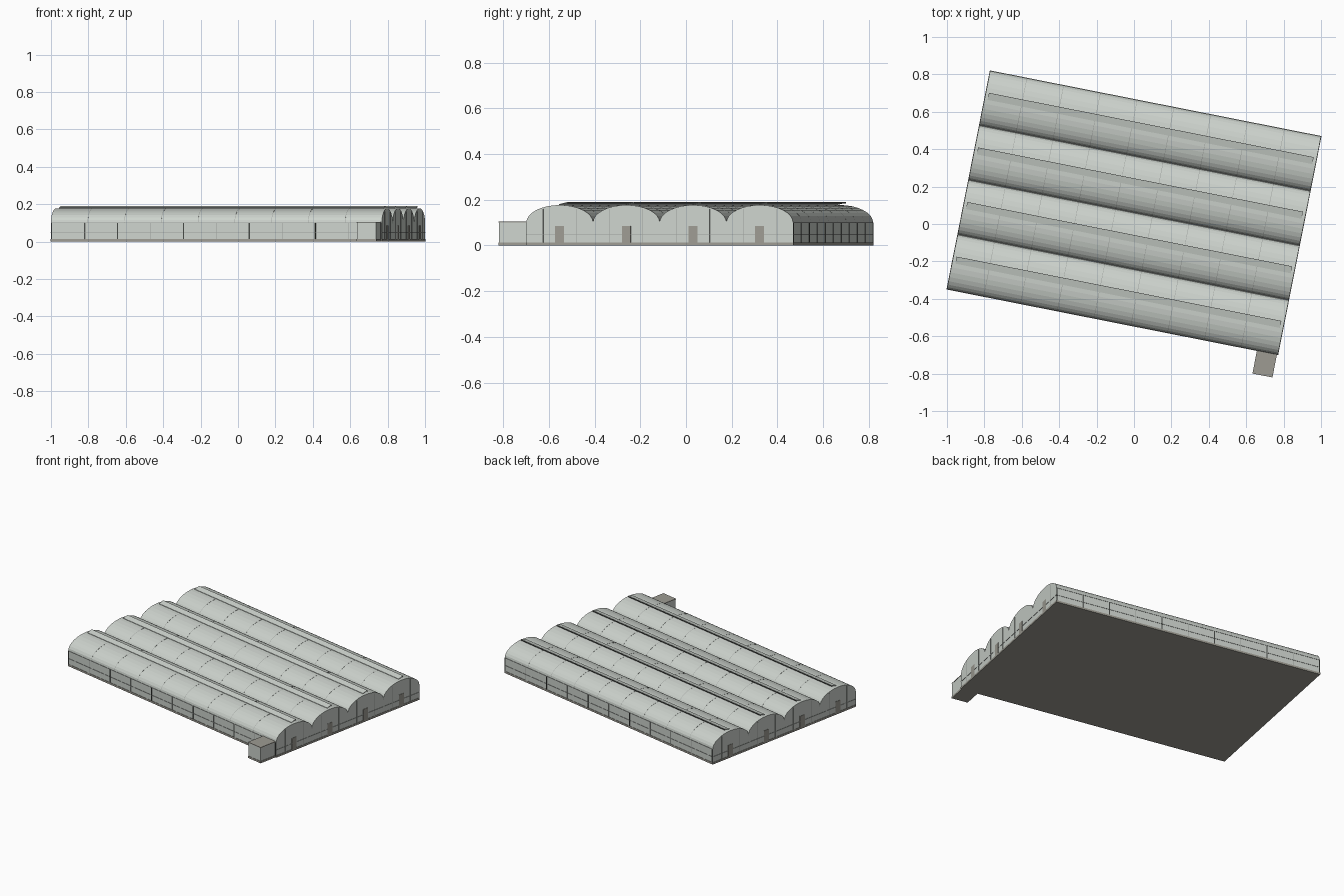
import bpy, bmesh
from math import pi, cos, sin, radians
from mathutils import Matrix

if "Cube" in bpy.data.objects:
    bpy.data.objects.remove(bpy.data.objects["Cube"])

# Main sizes, measured along the building's own axes
L, W = 0.902, 0.595          # half length, half width
BAYS = 4
BW = 2 * W / BAYS            # width of one arched bay
BASE, EAVE, RISE = 0.013, 0.1, 0.077
PLACE = Matrix.Translation((0, 0.06, 0)) @ Matrix.Rotation(radians(-11.2), 4, 'Z')
CENTRES = [-W + BW * (i + 0.5) for i in range(BAYS)]


def material(name, rgb):
    m = bpy.data.materials.new(name)
    m.use_nodes = True
    m.diffuse_color = (*rgb, 1)
    bsdf = m.node_tree.nodes["Principled BSDF"]
    bsdf.inputs["Base Color"].default_value = (*rgb, 1)
    bsdf.inputs["Roughness"].default_value = 0.7
    return m


GLAZING = material("pale glazing", (0.61, 0.65, 0.61))
CONCRETE = material("warm grey concrete", (0.34, 0.33, 0.29))
FRAME = material("grey frame", (0.36, 0.38, 0.36))
DARK = material("dark post", (0.06, 0.065, 0.06))


def finish(name, bm, mat):
    bmesh.ops.recalc_face_normals(bm, faces=bm.faces)
    mesh = bpy.data.meshes.new(name)
    bm.to_mesh(mesh)
    bm.free()
    mesh.materials.append(mat)
    obj = bpy.data.objects.new(name, mesh)
    bpy.context.collection.objects.link(obj)
    obj.matrix_world = PLACE
    return obj


def add_box(bm, x0, x1, y0, y1, z0, z1):
    m = Matrix.Translation(((x0 + x1) / 2, (y0 + y1) / 2, (z0 + z1) / 2))
    m = m @ Matrix.Diagonal((x1 - x0, y1 - y0, z1 - z0, 1))
    bmesh.ops.create_cube(bm, size=1, matrix=m)


def boxes(name, mat, items):
    bm = bmesh.new()
    for item in items:
        add_box(bm, *item)
    return finish(name, bm, mat)


def add_prism(bm, profile, x0, x1):
    """Extrude a (y, z) outline along the building's length."""
    verts = [bm.verts.new((x0, y, z)) for y, z in profile]
    face = bm.faces.new(verts)
    new = bmesh.ops.extrude_face_region(bm, geom=[face])["geom"]
    bmesh.ops.translate(bm, vec=(x1 - x0, 0, 0),
                        verts=[v for v in new if isinstance(v, bmesh.types.BMVert)])


def arch(centre, grow=0.0, steps=16):
    a, b = BW / 2 + min(grow, 0), RISE + grow
    return [(centre - a * cos(pi * i / steps), EAVE + b * sin(pi * i / steps))
            for i in range(steps + 1)]


# Glazed hall with four arched roofs
outline = [(-W, BASE)]
for c in CENTRES:
    outline += arch(c)[(0 if c == CENTRES[0] else 1):]
outline.append((W, BASE))
bm = bmesh.new()
add_prism(bm, outline, -L, L)
finish("glazed_hall", bm, GLAZING)

# Concrete plinth
e = 0.002
boxes("plinth", CONCRETE, [(-L - e, L + e, -W - e, W + e, 0, BASE)])

# Thin roof ribs, following each arch
bm = bmesh.new()
for c in CENTRES:
    for i in range(1, 9):
        x = -L + 2 * L * i / 9
        add_prism(bm, arch(c, 0.0006), x - 0.0012, x + 0.0012)
finish("roof_ribs", bm, FRAME)

# Ridge vents: flaps lifted on the rear side of every ridge
ridge = EAVE + RISE
bm = bmesh.new()
for c in CENTRES:
    add_prism(bm, [(c - 0.006, ridge + 0.001), (c + 0.031, ridge + 0.010),
                   (c + 0.031, ridge + 0.013), (c - 0.006, ridge + 0.004)], -0.885, 0.885)
finish("ridge_vents", bm, GLAZING)
boxes("vent_lips", DARK, [(-0.885, 0.885, c + 0.029, c + 0.032, ridge + 0.006, ridge + 0.0115)
                          for c in CENTRES])

# Gutters in the valleys
boxes("valley_gutters", FRAME, [(-L, L, c + BW / 2 - 0.004, c + BW / 2 + 0.004,
                                 EAVE - 0.004, EAVE + 0.008) for c in CENTRES[:-1]])

# Long wall framing on both sides
strong, fine, rails = [], [], []
for s in (-1, 1):
    y0, y1 = sorted((s * (W - 0.003), s * (W + 0.002)))
    for i in range(11):
        x = -L + 0.004 + (2 * L - 0.008) * i / 10
        h = 0.003 if i % 2 == 0 else 0.0012
        (strong if i % 2 == 0 else fine).append((x - h, x + h, y0, y1, BASE, EAVE))
    rails += [(-L, L, y0, y1, z - 0.0012, z + 0.0012) for z in (0.05, EAVE)]
boxes("wall_posts", DARK, strong)
boxes("wall_mullions", FRAME, fine)
boxes("wall_rails", FRAME, rails)

# Gable ends: doors, mullions and a rail
doors, bars = [], []
for s in (-1, 1):
    x0, x1 = sorted((s * (L - 0.003), s * (L + 0.002)))
    for c in CENTRES:
        doors.append((x0, x1, c - 0.02, c + 0.02, BASE, 0.086))
        for d in (-0.074, 0.074):
            bars.append((x0, x1, c + d - 0.001, c + d + 0.001, BASE, 0.16))
        for a, b in ((-BW / 2, -0.02), (0.02, BW / 2)):
            bars.append((x0, x1, c + a, c + b, 0.049, 0.051))
boxes("gable_doors", CONCRETE, doors)
boxes("gable_bars", FRAME, bars)

# Small entrance annex with a flat roof
boxes("annex_walls", GLAZING, [(0.79, 0.895, -0.718, -W, BASE, 0.101)])
boxes("annex_roof", CONCRETE, [(0.788, 0.897, -0.72, -W, 0.101, 0.105)])
boxes("annex_base", CONCRETE, [(0.788, 0.897, -0.72, -W, 0, BASE)])
